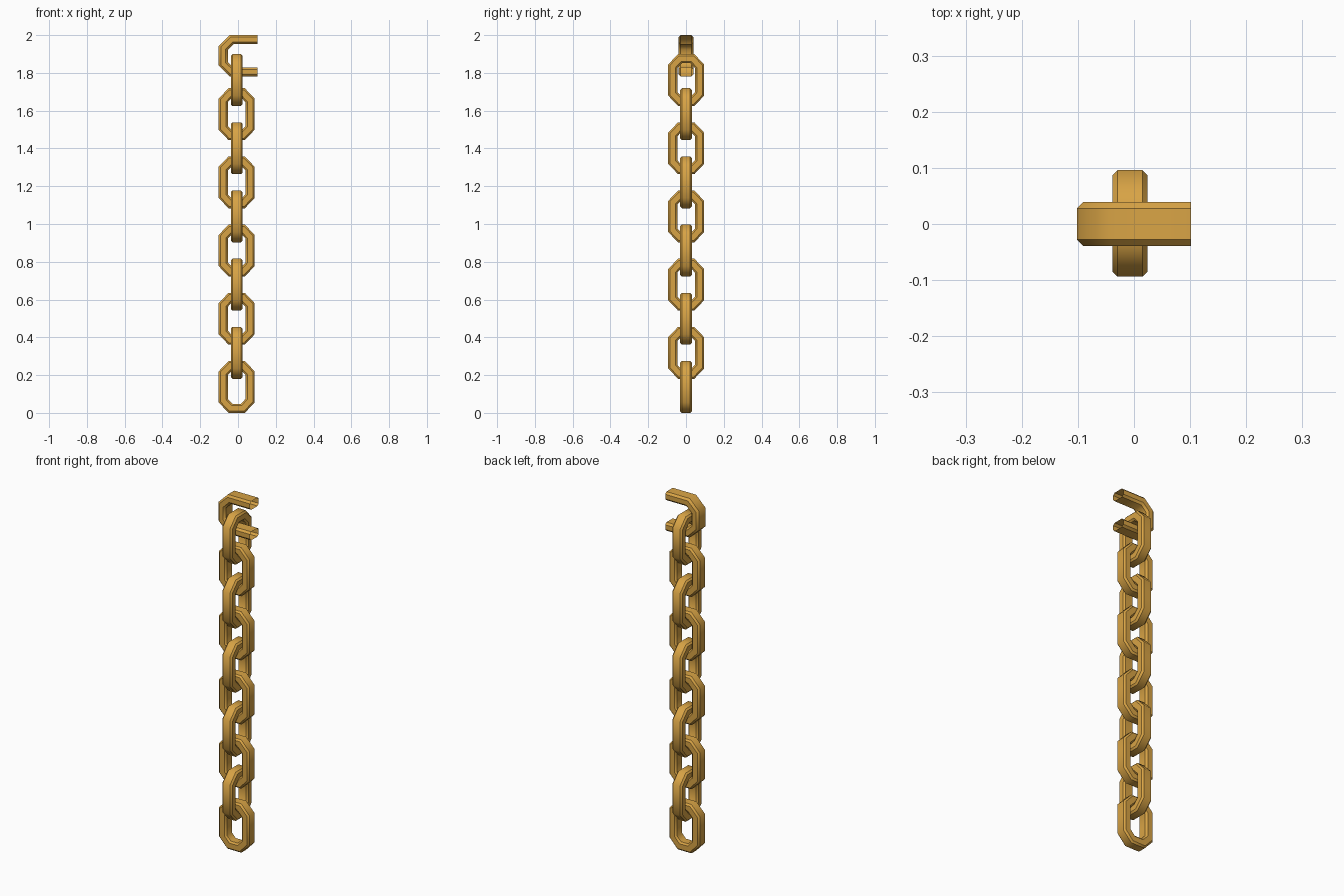
import bpy, bmesh
from mathutils import Vector, Matrix

if "Cube" in bpy.data.objects:
    bpy.data.objects.remove(bpy.data.objects["Cube"])

gold = bpy.data.materials.new("golden metal")
gold.diffuse_color = (0.69, 0.37, 0.06, 1)
gold.use_nodes = True
gold.node_tree.nodes["Principled BSDF"].inputs["Base Color"].default_value = gold.diffuse_color


def section(thick, half, c):
    """Chamfered rectangle: (inward depth, sideways offset)."""
    return [(0, -half + c), (0, half - c), (c, half), (thick - c, half),
            (thick, half - c), (thick, -half + c), (thick - c, -half), (c, -half)]


def sweep(name, path, prof, closed):
    """Sweep a section along a counter-clockwise outer outline in XZ, mitred corners."""
    pts = [Vector(p) for p in path]
    n = len(pts)
    bm = bmesh.new()
    rings = []
    for i, p in enumerate(pts):
        a = pts[i] - pts[i - 1] if closed or i > 0 else pts[1] - pts[0]
        b = pts[(i + 1) % n] - pts[i] if closed or i < n - 1 else a
        n1 = Vector((-a.y, a.x)).normalized()
        n2 = Vector((-b.y, b.x)).normalized()
        m = (n1 + n2) / (1 + n1.dot(n2))
        rings.append([bm.verts.new((p.x + m.x * d, w, p.y + m.y * d)) for d, w in prof])
    k = len(prof)
    for i in range(n if closed else n - 1):
        r, s = rings[i], rings[(i + 1) % n]
        for j in range(k):
            bm.faces.new((r[j], s[j], s[(j + 1) % k], r[(j + 1) % k])).smooth = True
    # keep the long chamfer edges crisp, bends stay smooth
    for i in range(n if closed else n - 1):
        for u, v in zip(rings[i], rings[(i + 1) % n]):
            bm.edges.get((u, v)).smooth = False
    bmesh.ops.recalc_face_normals(bm, faces=bm.faces)
    mesh = bpy.data.meshes.new(name)
    bm.to_mesh(mesh)
    bm.free()
    mesh.materials.append(gold)
    ob = bpy.data.objects.new(name, mesh)
    bpy.context.collection.objects.link(ob)
    return ob


# chain links, alternately turned a quarter
H, W, F, C = 0.275, 0.095, 0.043, 0.055
outline = [(-F, 0), (F, 0), (W, C), (W, H - C), (F, H), (-F, H), (-W, H - C), (-W, C)]
for i in range(10):
    link = sweep(f"chain_link_{i + 1}", outline, section(0.048, 0.031, 0.009), True)
    turn = Matrix.Rotation(1.5707963 * (i % 2), 4, 'Z')
    link.data.transform(Matrix.Translation((-0.007, 0.001 * (i % 2), 0.1805 * i)) @ turn)

# broken half link at the top, with open hollow ends
hook = [(0.102, 2.0), (-0.043, 2.0), (-0.102, 1.942),
        (-0.102, 1.838), (-0.043, 1.78), (0.102, 1.78)]
sweep("open_top_link", hook, section(0.048, 0.039, 0.011), False)
